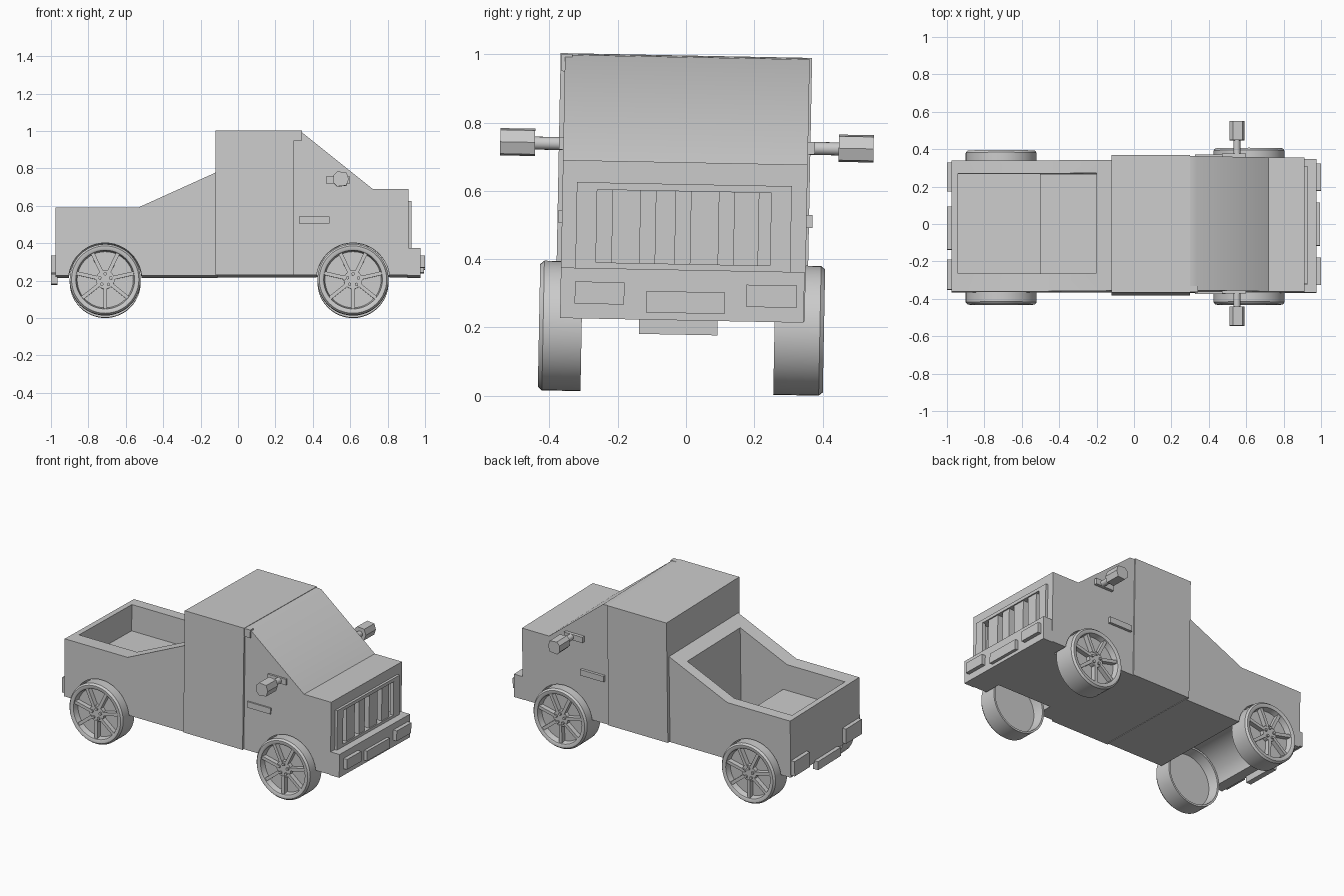
import bpy, bmesh, math
from mathutils import Matrix, Vector

if "Cube" in bpy.data.objects:
    bpy.data.objects.remove(bpy.data.objects["Cube"])

paint = bpy.data.materials.new("light_grey")
paint.diffuse_color = (0.6, 0.6, 0.6, 1)
paint.use_nodes = True
paint.node_tree.nodes["Principled BSDF"].inputs["Base Color"].default_value = paint.diffuse_color


def finish(name, bm):
    bmesh.ops.recalc_face_normals(bm, faces=bm.faces[:])
    me = bpy.data.meshes.new(name)
    bm.to_mesh(me)
    bm.free()
    ob = bpy.data.objects.new(name, me)
    bpy.context.collection.objects.link(ob)
    me.materials.append(paint)
    return ob


def prism(name, profile, y0, y1):
    """Extrude an x,z outline from y0 to y1."""
    bm = bmesh.new()
    f = bm.faces.new([bm.verts.new((x, y0, z)) for x, z in profile])
    r = bmesh.ops.extrude_face_region(bm, geom=[f])
    bmesh.ops.translate(bm, vec=(0, y1 - y0, 0),
                        verts=[v for v in r["geom"] if isinstance(v, bmesh.types.BMVert)])
    return finish(name, bm)


def box(name, x, y, z):
    return prism(name, [(x[0], z[0]), (x[1], z[0]), (x[1], z[1]), (x[0], z[1])], *y)


def disc(x, z, r, n=48):
    return [(x + r * math.cos(2 * math.pi * i / n), z + r * math.sin(2 * math.pi * i / n))
            for i in range(n)]


def cut(ob, cutter):
    m = ob.modifiers.new("cut", "BOOLEAN")
    m.operation, m.solver, m.object = "DIFFERENCE", "EXACT", cutter
    bpy.context.view_layer.objects.active = ob
    bpy.ops.object.modifier_apply(modifier=m.name)
    bpy.data.objects.remove(cutter)


# cargo bed: sloping side rails, stepped tray over the axle, rear wheel tunnel
bed = prism("cargo_bed", [(-.975, .222), (-.975, .587), (-.53, .587), (-.11, .777), (-.11, .222)],
            -.36, .34)
cut(bed, prism("tray_cutter", [(-.94, .42), (-.5, .42), (-.5, .26), (-.2, .26), (-.2, 1), (-.94, 1)],
               -.265, .27))
cut(bed, prism("rear_arch_cutter", disc(-.71, .2, .196), -.5, .5))

# cab block
box("cab", (-.12, .30), (-.375, .362), (.225, .998))
box("roof_corner", (.29, .342), (-.372, -.34), (.945, .996))

# windshield, hood and nose
nose = prism("hood_and_windshield",
             [(.29, .225), (.29, .996), (.335, .993), (.72, .685), (.912, .685), (.912, .225)],
             -.362, .355)
for y0, y1 in ((-.5, -.25), (.25, .5)):
    cut(nose, prism("front_arch_cutter", disc(.615, .2, .196), y0, y1))
cut(nose, box("grille_cutter", (.875, 1), (-.28, .28), (.387, .60)))

# grille frame and upright bars
gx = (.905, .928)
box("grille_top", gx, (-.32, .31), (.60, .621))
box("grille_bottom", gx, (-.32, .31), (.367, .387))
box("grille_side", gx, (-.32, -.26), (.387, .60))
box("grille_side", gx, (.25, .31), (.387, .60))
slots = [-.237, -.11, -.007, .12, .237]
for a, b in zip(slots, slots[1:]):
    box("grille_bar", (.875, .92), (a + .022, b - .022), (.387, .60))

# bumper with lights and plate
box("front_bumper", (.905, .975), (-.362, .352), (.222, .37))
box("front_light", (.97, 1.0), (-.32, -.175), (.265, .33))
box("front_light", (.97, 1.0), (.183, .33), (.265, .33))
box("front_plate", (.97, .995), (-.11, .12), (.243, .306))

# rear lights and step
box("rear_light", (-1.0, -.97), (-.345, -.185), (.235, .33))
box("rear_light", (-1.0, -.97), (.18, .335), (.235, .33))
box("rear_step", (-1.0, -.965), (-.13, .1), (.18, .235))

# mirrors and door handles on both sides
for s in (-1, 1):
    def yy(a, b):
        return tuple(sorted((s * a, s * b)))
    box("mirror_base", (.47, .60), yy(.35, .375), (.715, .752))
    prism("mirror_arm", disc(.55, .733, .019, 16), *yy(.36, .46))
    prism("mirror_head", [(.51, .715), (.53, .695), (.58, .70), (.592, .735), (.58, .77), (.53, .775), (.51, .755)],
          *yy(.445, .547))
    box("door_handle", (.325, .49), yy(.35, .372), (.50, .538))


def wheel(name, x, side, outer, width):
    """Hollow-backed wheel: turned tyre and rim, hub, spokes and lug nuts."""
    bm = bmesh.new()
    prof = [(0, .04), (.15, .04), (.157, .004), (.163, 0), (.18, 0), (.19, .012),
            (.19, width), (.178, width), (.168, .06), (0, .06)]
    vs = [bm.verts.new((r, d, 0)) for r, d in prof]
    es = [bm.edges.new(p) for p in zip(vs, vs[1:])]
    bmesh.ops.spin(bm, geom=vs + es, cent=(0, 0, 0), axis=(0, 1, 0),
                   angle=2 * math.pi, steps=48)
    bmesh.ops.remove_doubles(bm, verts=bm.verts[:], dist=1e-5)
    turn = Matrix.Rotation(math.pi / 2, 4, "X")

    def cyl(r, px, pz, d0, d1, n):
        bmesh.ops.create_cone(bm, cap_ends=True, segments=n, radius1=r, radius2=r, depth=d1 - d0,
                              matrix=Matrix.Translation((px, (d0 + d1) / 2, pz)) @ turn)
    cyl(.05, 0, 0, .014, .045, 24)
    for i in range(5):
        a = 2 * math.pi * i / 5 + .3
        cyl(.009, .031 * math.cos(a), .031 * math.sin(a), .004, .02, 10)
    for i in range(7):
        rot = Matrix.Rotation(2 * math.pi * i / 7 + math.pi / 2, 4, "Y")
        bmesh.ops.create_cube(bm, size=1, matrix=rot @ Matrix.Translation((.099, .026, 0))
                              @ Matrix.Diagonal((.116, .032, .02, 1)))
    # turn the outer face away from the body
    for v in bm.verts:
        v.co = Vector((x + v.co.x, side * (outer - v.co.y), .199 + v.co.z))
    return finish(name, bm)


wheel("rear_wheel", -.71, -1, .423, .125)
wheel("rear_wheel", -.71, 1, .40, .13)
wheel("front_wheel", .615, -1, .423, .125)
wheel("front_wheel", .615, 1, .412, .145)

# the whole truck leans slightly to one side
pivot = Vector((0, 0, .6))
lean = (Matrix.Translation(pivot) @ Matrix.Rotation(math.radians(-1.1), 4, "X")
        @ Matrix.Translation(-pivot))
for ob in bpy.data.objects:
    ob.data.transform(lean)
low = min(v.co.z for ob in bpy.data.objects for v in ob.data.vertices)

# stand on the ground, smooth shading with sharp edges kept
bpy.ops.object.select_all(action="DESELECT")
for ob in bpy.data.objects:
    ob.data.transform(Matrix.Translation((0, 0, -low)))
    ob.select_set(True)
    bpy.context.view_layer.objects.active = ob
bpy.ops.object.shade_smooth_by_angle(angle=math.radians(35))
